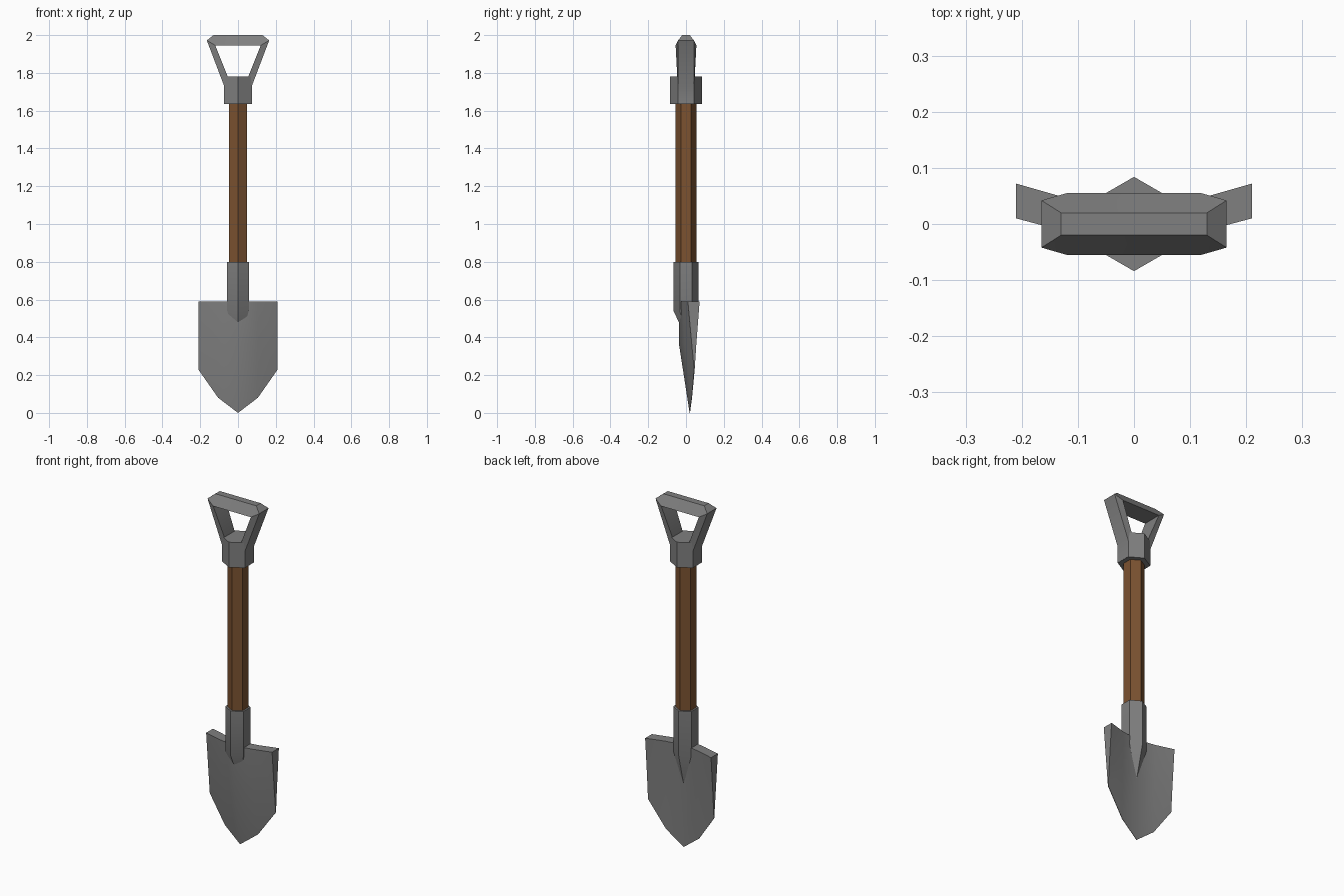
import bpy, bmesh
from math import sin, cos, radians

if "Cube" in bpy.data.objects:
    bpy.data.objects.remove(bpy.data.objects["Cube"])


def make_material(name, color):
    mat = bpy.data.materials.new(name)
    mat.diffuse_color = (*color, 1)
    mat.use_nodes = True
    mat.node_tree.nodes["Principled BSDF"].inputs["Base Color"].default_value = mat.diffuse_color
    return mat


def make_object(name, verts, faces, material, smooth=False):
    mesh = bpy.data.meshes.new(name)
    bm = bmesh.new()
    vs = [bm.verts.new(v) for v in verts]
    for f in faces:
        bm.faces.new([vs[i] for i in f])
    bmesh.ops.remove_doubles(bm, verts=bm.verts, dist=1e-5)
    bmesh.ops.recalc_face_normals(bm, faces=bm.faces)
    bm.to_mesh(mesh)
    bm.free()
    obj = bpy.data.objects.new(name, mesh)
    bpy.context.collection.objects.link(obj)
    mesh.materials.append(material)
    if smooth:
        bpy.context.view_layer.objects.active = obj
        obj.select_set(True)
        bpy.ops.object.shade_smooth_by_angle(angle=radians(30))
        obj.select_set(False)
    return obj


def hex_ring(r, z):
    # corners point to the front and back, flats face the sides
    angles = [radians(90 + 60 * i) for i in range(6)]
    return [(r * cos(a), r * sin(a), z) for a in angles]


def hex_part(name, r, z0, z1, material, tip=None):
    verts = hex_ring(r, z0) + hex_ring(r, z1)
    faces = [(i, (i + 1) % 6, 6 + (i + 1) % 6, 6 + i) for i in range(6)]
    faces.append(tuple(range(6, 12)))
    if tip:
        verts.append(tip)
        faces += [(i, 12, (i + 1) % 6) for i in range(6)]
    else:
        faces.append(tuple(range(6)))
    return make_object(name, verts, faces, material, smooth=bool(tip))


wood = make_material("wood", (0.2, 0.085, 0.03))
steel = make_material("steel", (0.215, 0.215, 0.215))

# Wooden shaft, upper collar and pointed lower socket
hex_part("shaft", 0.055, 0.72, 1.66, wood)
hex_part("collar", 0.084, 1.635, 1.78, steel)
hex_part("socket", 0.066, 0.54, 0.80, steel, tip=(0, 0.02, 0.355))

# D-shaped grip: outer and inner (x, z, half depth) at each station;
# coinciding inner points at the bevelled corners are welded
half = [((0.0732, 1.636, 0.042), (0.05, 1.636, 0.042)),
        ((0.0732, 1.73, 0.042), (0.052, 1.775, 0.046)),
        ((0.165, 1.972, 0.042), (0.12, 1.945, 0.055)),
        ((0.13, 2.0, 0.02), (0.12, 1.945, 0.055))]
stations = [(s, 1) for s in half] + [(s, -1) for s in reversed(half)]
verts, faces = [], []
for (outer, inner), side in stations:
    for (x, z, d), sy in ((outer, -1), (outer, 1), (inner, 1), (inner, -1)):
        verts.append((side * x, sy * d, z))
for s in range(len(stations) - 1):
    for k in range(4):
        a, b = s * 4 + k, s * 4 + (k + 1) % 4
        faces.append((a, b, b + 4, a + 4))
last = len(verts) - 4
faces += [(0, 1, 2, 3), (last, last + 1, last + 2, last + 3)]
make_object("grip", verts, faces, steel, smooth=True)

# Dished blade: columns of (z, front y, back y) from top to cutting edge
columns = {0.0: [(0.59, -0.038, 0.025), (0.37, -0.038, 0.022), (0.0, 0.019, 0.021)],
           0.105: [(0.59, -0.018, 0.042), (0.37, -0.008, 0.036), (0.08, 0.03, 0.032)],
           0.21: [(0.59, 0.01, 0.072), (0.37, 0.03, 0.055), (0.23, 0.043, 0.046)]}
verts, faces = [], []
for x in (-0.21, -0.105, 0.0, 0.105, 0.21):
    for z, front, back in columns[abs(x)]:
        verts += [(x, front, z), (x, back, z)]
for c in range(4):
    a, b = c * 6, c * 6 + 6
    for r in (0, 2):
        faces += [(a + r, b + r, b + r + 2, a + r + 2),
                  (a + r + 1, a + r + 3, b + r + 3, b + r + 1)]
    faces += [(a, a + 1, b + 1, b), (a + 4, b + 4, b + 5, a + 5)]
for a in (0, 24):
    faces += [(a, a + 2, a + 3, a + 1), (a + 2, a + 4, a + 5, a + 3)]
make_object("blade", verts, faces, steel, smooth=True)
